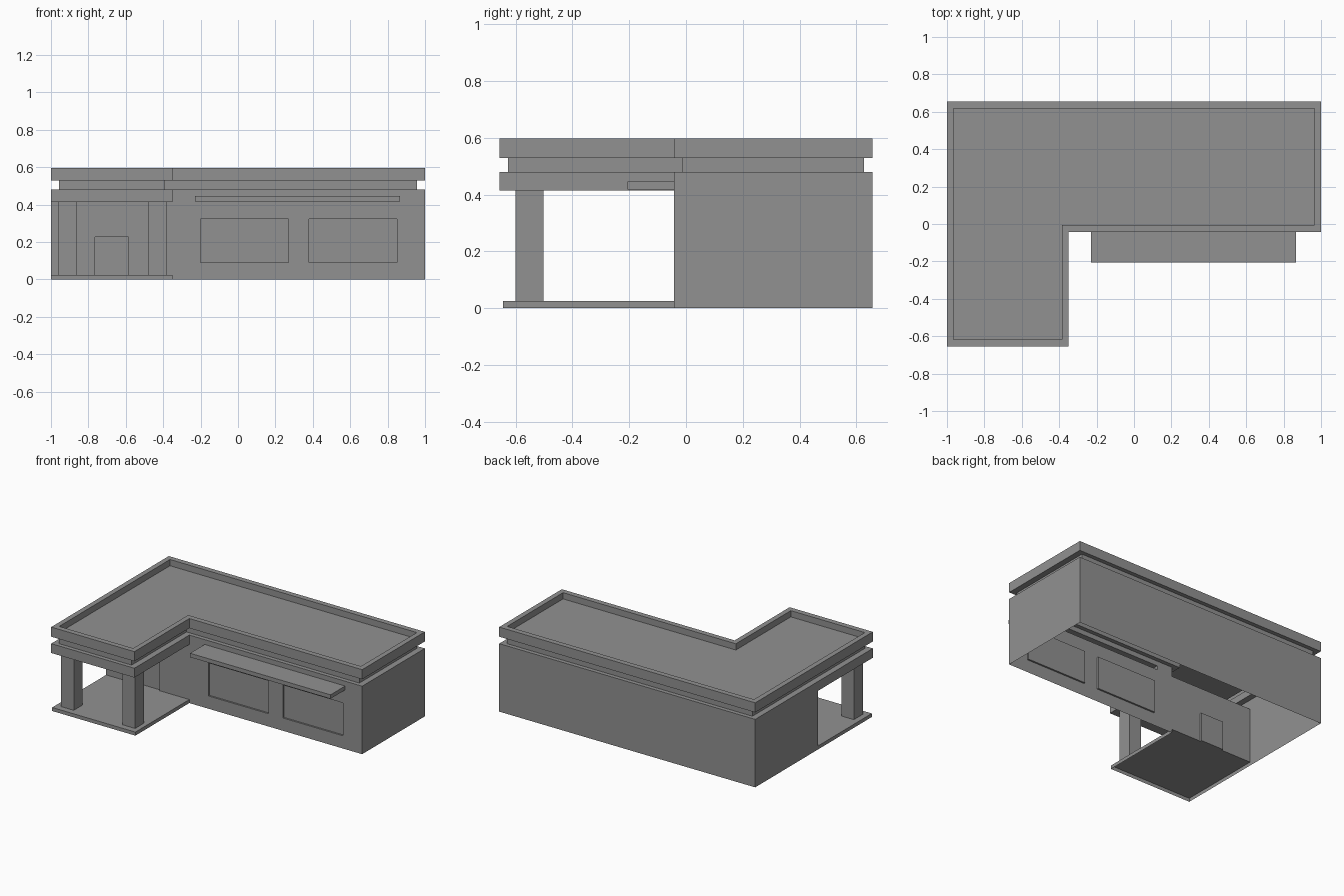
import bpy
import bmesh

cube = bpy.data.objects.get("Cube")
if cube:
    bpy.data.objects.remove(cube, do_unlink=True)

grey = bpy.data.materials.new("concrete_grey")
grey.use_nodes = True
tone = (0.285, 0.285, 0.285, 1)
grey.diffuse_color = tone
grey.node_tree.nodes["Principled BSDF"].inputs["Base Color"].default_value = tone

# Main plan dimensions and heights
X, Y = 1.0, 0.656
NOTCH_X, FRONT_Y = -0.35, -0.043
WALL_TOP, SOFFIT, FLOOR = 0.48, 0.414, 0.025
BAND_TOP, ROOF_TOP, DECK = 0.529, 0.597, 0.553


def finish(bm, name):
    bmesh.ops.remove_doubles(bm, verts=bm.verts, dist=0.0001)
    bmesh.ops.dissolve_limit(bm, angle_limit=0.01, verts=bm.verts, edges=bm.edges)
    bmesh.ops.recalc_face_normals(bm, faces=bm.faces)
    mesh = bpy.data.meshes.new(name)
    bm.to_mesh(mesh)
    bm.free()
    mesh.materials.append(grey)
    obj = bpy.data.objects.new(name, mesh)
    bpy.context.collection.objects.link(obj)


def face(bm, points):
    bm.faces.new([bm.verts.new(p) for p in points])


def loft(bm, ring_a, ring_b):
    """Join two matching closed rings with quads."""
    for i in range(len(ring_a)):
        face(bm, [ring_a[i - 1], ring_a[i], ring_b[i], ring_b[i - 1]])


def rect(x0, x1, y0, y1, z):
    return [(x0, y0, z), (x1, y0, z), (x1, y1, z), (x0, y1, z)]


def plan(ix=0.0, iy=0.0):
    """L-shaped outline, drawn inwards by ix and iy."""
    return [(-X + ix, -Y + iy), (NOTCH_X - ix, -Y + iy), (NOTCH_X - ix, FRONT_Y + iy),
            (X - ix, FRONT_Y + iy), (X - ix, Y - iy), (-X + ix, Y - iy)]


def at(outline, z):
    return [(x, y, z) for x, y in outline]


def wall(bm, a, b, z0, z1):
    face(bm, [(*a, z0), (*b, z0), (*b, z1), (*a, z1)])


# Outer walls and porch beam: one hollow shell, open underneath
bm = bmesh.new()
outline = plan()
porch_back = (-X, FRONT_Y)
wall(bm, outline[3], outline[4], 0, WALL_TOP)
wall(bm, outline[4], outline[5], 0, WALL_TOP)
wall(bm, outline[5], porch_back, 0, WALL_TOP)
for a, b in ((porch_back, outline[0]), outline[0:2], outline[1:3]):
    wall(bm, a, b, SOFFIT, WALL_TOP)
face(bm, rect(-X, NOTCH_X, -Y, FRONT_Y, SOFFIT))

# Front wall in cells, with each opening pushed in or out to its own depth
openings = [
    (-0.765, -0.585, FLOOR, 0.228, 0.012),  # door
    (-0.2, 0.27, 0.09, 0.322, 0.012),       # window
    (0.38, 0.85, 0.09, 0.322, 0.012),       # window
    (-0.23, 0.867, 0.418, 0.446, -0.163),   # awning
]
xs = sorted({-X, NOTCH_X, X} | {v for o in openings for v in o[:2]})
zs = sorted({0, SOFFIT, WALL_TOP} | {v for o in openings for v in o[2:4]})
for x0, x1 in zip(xs, xs[1:]):
    for z0, z1 in zip(zs, zs[1:]):
        cx, cz = (x0 + x1) / 2, (z0 + z1) / 2
        on_porch = cx < NOTCH_X and not FLOOR < cz < SOFFIT
        if on_porch or any(a < cx < b and c < cz < d for a, b, c, d, _ in openings):
            continue
        wall(bm, (x0, FRONT_Y), (x1, FRONT_Y), z0, z1)
for a, b, c, d, depth in openings:
    corners = [(a, c), (b, c), (b, d), (a, d)]
    rim = [(x, FRONT_Y, z) for x, z in corners]
    panel = [(x, FRONT_Y + depth, z) for x, z in corners]
    loft(bm, rim, panel)
    face(bm, panel)

# Roof: ledge, recessed band, overhang, parapet and sunken deck
band = plan(0.042, 0.029)
deck = plan(0.036, 0.038)
rings = [at(outline, WALL_TOP), at(band, WALL_TOP), at(band, BAND_TOP), at(outline, BAND_TOP),
         at(outline, ROOF_TOP), at(deck, ROOF_TOP), at(deck, DECK)]
for lower, upper in zip(rings, rings[1:]):
    loft(bm, lower, upper)
face(bm, rings[-1])
finish(bm, "building_shell")

# Porch floor: a shallow tray, open underneath
bm = bmesh.new()
top = rect(-X, NOTCH_X, -0.645, FRONT_Y, FLOOR)
face(bm, top)
edge = [top[3], top[0], top[1], top[2]]
for (xa, ya, _), (xb, yb, _) in zip(edge, edge[1:]):
    wall(bm, (xa, ya), (xb, yb), 0, FLOOR)
finish(bm, "porch_floor")

# Porch columns
for side, x in (("right", -0.96), ("left", -0.481)):
    bm = bmesh.new()
    foot, head = (rect(x, x + 0.098, -0.601, -0.502, z) for z in (FLOOR, SOFFIT))
    loft(bm, foot, head)
    face(bm, foot)
    face(bm, head)
    finish(bm, "porch_column_" + side)
